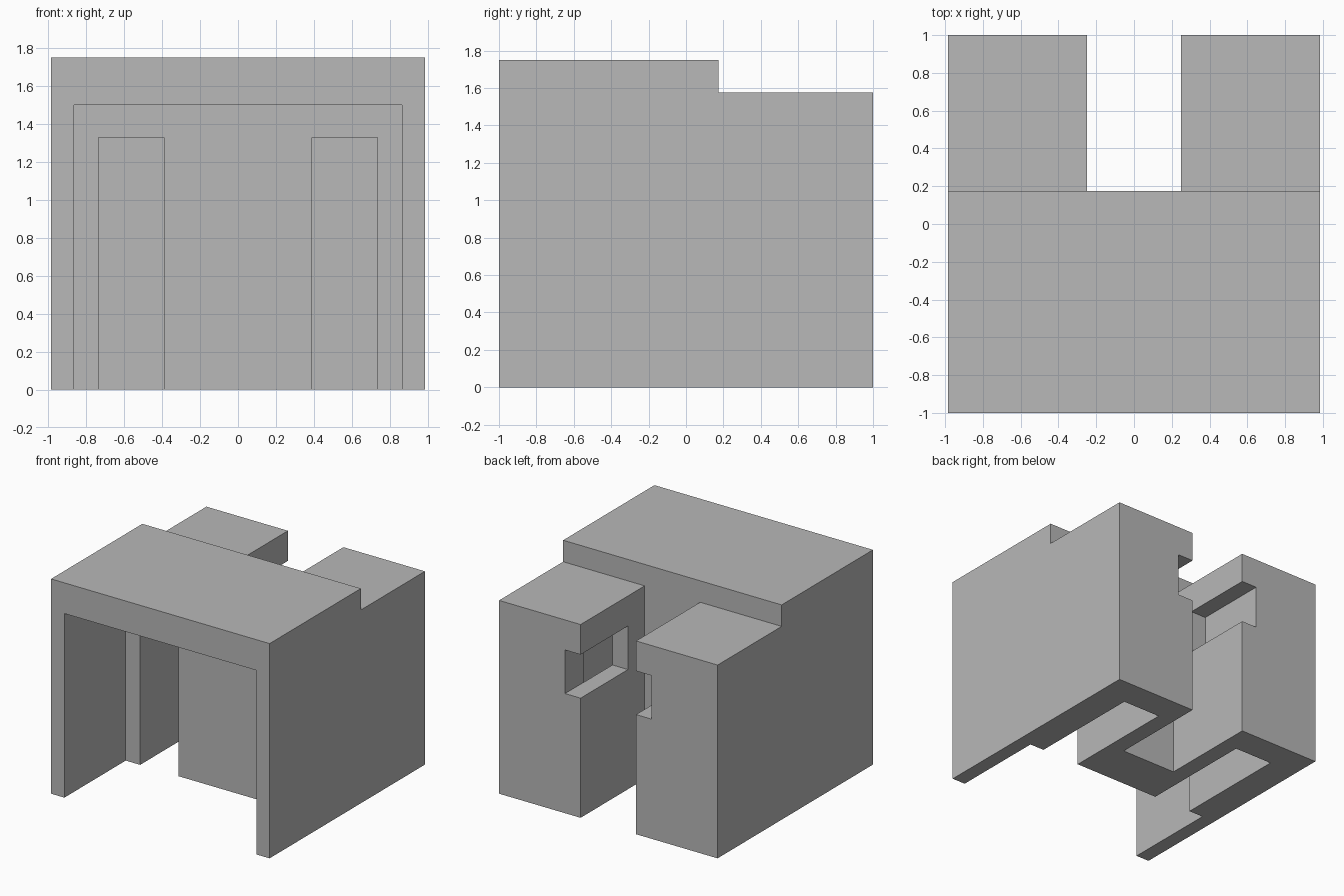
import bpy
import bmesh

# Remove the default cube
cube = bpy.data.objects.get("Cube")
if cube:
    bpy.data.objects.remove(cube, do_unlink=True)

# Single flat colour
grey = bpy.data.materials.new("plain_grey")
grey.use_nodes = True
color = (0.48, 0.48, 0.48, 1)
grey.diffuse_color = color
grey.node_tree.nodes["Principled BSDF"].inputs["Base Color"].default_value = color


def prism(name, profile, x0, x1):
    """Extrude a (y, z) profile from x0 to x1."""
    bm = bmesh.new()
    face = bm.faces.new([bm.verts.new((x0, y, z)) for y, z in profile])
    side = bmesh.ops.extrude_face_region(bm, geom=[face])
    verts = [g for g in side["geom"] if isinstance(g, bmesh.types.BMVert)]
    bmesh.ops.translate(bm, vec=(x1 - x0, 0, 0), verts=verts)
    bmesh.ops.recalc_face_normals(bm, faces=bm.faces)
    mesh = bpy.data.meshes.new(name)
    bm.to_mesh(mesh)
    bm.free()
    mesh.materials.append(grey)
    obj = bpy.data.objects.new(name, mesh)
    bpy.context.collection.objects.link(obj)
    return obj


def cut(target, name, x, y, z):
    """Subtract a box given by its x, y and z ranges."""
    profile = [(y[0], z[0]), (y[1], z[0]), (y[1], z[1]), (y[0], z[1])]
    cutter = prism(name, profile, *x)
    cutter.hide_render = True
    mod = target.modifiers.new(name, "BOOLEAN")
    mod.operation = "DIFFERENCE"
    mod.solver = "EXACT"
    mod.object = cutter
    bpy.context.view_layer.objects.active = target
    bpy.ops.object.modifier_apply(modifier=name)
    bpy.data.objects.remove(cutter, do_unlink=True)


# Stepped outer block
HALF = 0.985
STEP = 0.175
body = prism("housing", [(-1, 0), (1, 0), (1, 1.575), (STEP, 1.575),
                         (STEP, 1.75), (-1, 1.75)], -HALF, HALF)

# Wide front bay and rear centre slot
cut(body, "front_bay", (-0.865, 0.865), (-1.2, -0.21), (-0.2, 1.5))
cut(body, "rear_slot", (-0.25, 0.25), (STEP, 1.2), (-0.2, 2))

# Deep pockets in both rear blocks, with windows into the slot
for s, side in ((1, "left"), (-1, "right")):
    pocket = sorted((s * 0.39, s * 0.735))
    window = sorted((s * 0.1, s * 0.39))
    cut(body, side + "_pocket", pocket, (-0.5, 0.76), (-0.2, 1.33))
    cut(body, side + "_window", window, (0.39, 1.2), (0.975, 1.33))

# Merge leftover coplanar faces
bm = bmesh.new()
bm.from_mesh(body.data)
bmesh.ops.remove_doubles(bm, verts=bm.verts, dist=0.0005)
bmesh.ops.dissolve_limit(bm, angle_limit=0.01, verts=bm.verts, edges=bm.edges)
bm.to_mesh(body.data)
bm.free()
